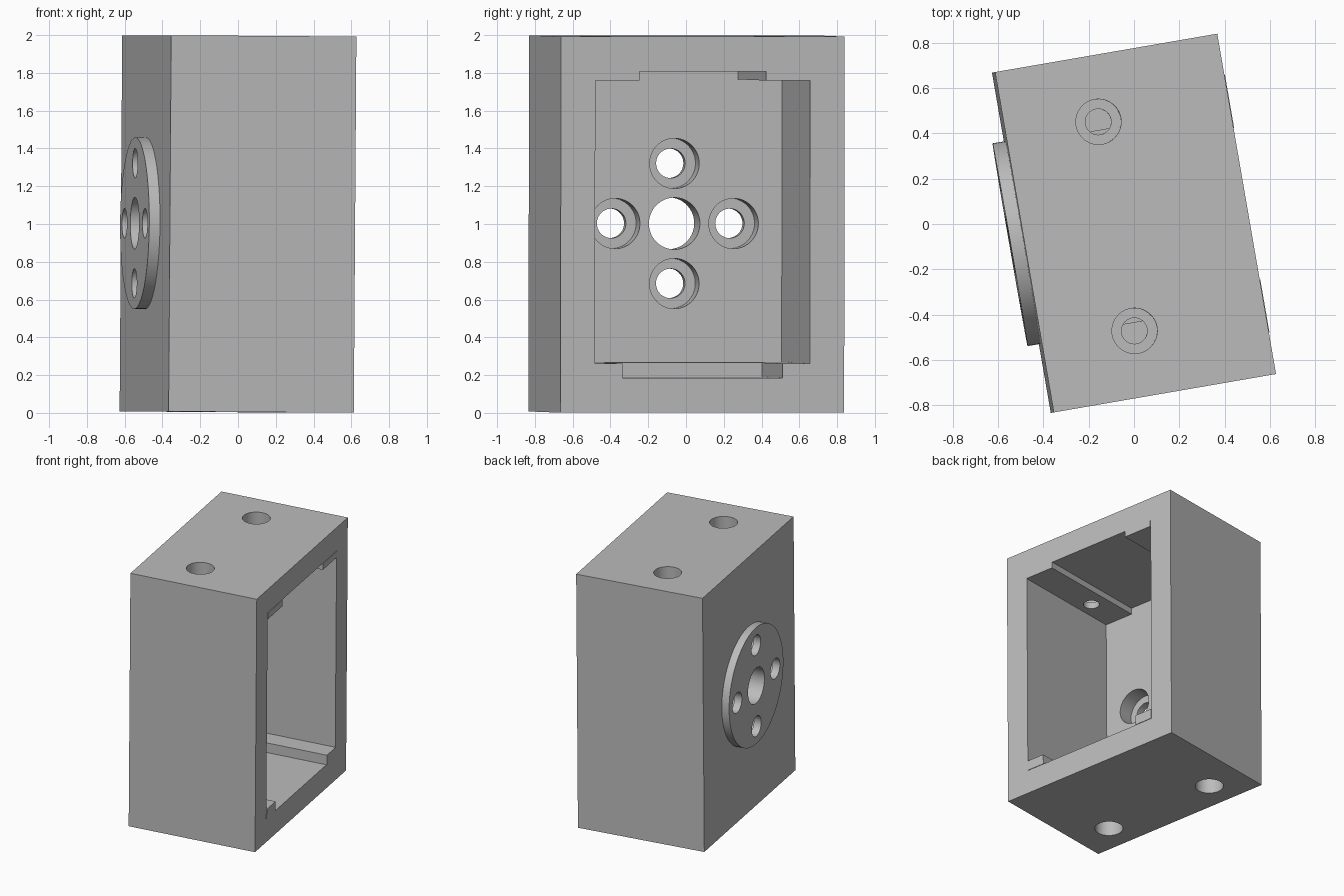
import bpy
from math import radians
from mathutils import Matrix, Vector

if "Cube" in bpy.data.objects:
    bpy.data.objects.remove(bpy.data.objects["Cube"], do_unlink=True)

grey = bpy.data.materials.new("plain_grey")
grey.use_nodes = True
grey.diffuse_color = (0.5, 0.5, 0.5, 1)
grey.node_tree.nodes["Principled BSDF"].inputs["Base Color"].default_value = (0.5, 0.5, 0.5, 1)

# Housing half sizes, cavity half sizes and the inside of the rear wall
HX, HY, HZ = 0.4975, 0.762, 0.9957
CY, CZ, BACK = 0.577, 0.811, -0.378
FRONT = HX + 0.004
DISC = -0.555
PITCH, SCREW_Y = 0.318, 0.468


def bake(obj, name):
    obj.name = name
    bpy.ops.object.transform_apply(location=True, rotation=True, scale=True)
    obj.data.materials.append(grey)
    return obj


def box(name, low, high):
    low, high = Vector(low), Vector(high)
    bpy.ops.mesh.primitive_cube_add(size=1, location=(low + high) / 2)
    obj = bpy.context.object
    obj.scale = high - low
    return bake(obj, name)


def rod(name, axis, radius, start, end, u, v, sides=64):
    """Cylinder along x at (y, z) = (u, v), or along z at (x, y) = (u, v)."""
    mid = (start + end) / 2
    if axis == "x":
        place, turn = (mid, u, v), (0, radians(90), 0)
    else:
        place, turn = (u, v, mid), (0, 0, 0)
    bpy.ops.mesh.primitive_cylinder_add(vertices=sides, radius=radius, depth=end - start,
                                        location=place, rotation=turn)
    return bake(bpy.context.object, name)


def cut(obj, cutters):
    for cutter in cutters:
        mod = obj.modifiers.new("cut", "BOOLEAN")
        mod.operation = "DIFFERENCE"
        mod.solver = "EXACT"
        mod.object = cutter
        bpy.context.view_layer.objects.active = obj
        bpy.ops.object.modifier_apply(modifier=mod.name)
        bpy.data.objects.remove(cutter, do_unlink=True)


bolts = [(PITCH, 0), (-PITCH, 0), (0, PITCH), (0, -PITCH)]
TOP_X, LOW_X = -0.085, -0.267

# Open housing with bores in the rear wall, roof and floor
housing = box("housing", (-HX, -HY, -HZ), (HX, HY, HZ))
cutters = [box("cavity", (BACK, -CY, -CZ), (1, CY, CZ)),
           rod("centre_bore", "x", 0.137, -0.7, -0.2, 0, 0)]
cutters += [rod("bolt_bore", "x", 0.133, -0.7, -0.2, y, z) for y, z in bolts]
for y in (-SCREW_Y, SCREW_Y):
    cutters.append(rod("roof_bore", "z", 0.1, 0.7, 1.1, TOP_X, y))
    cutters.append(rod("floor_bore", "z", 0.1, -1.1, -0.7, LOW_X, y))
cut(housing, cutters)

# Round flange on the rear wall
flange = rod("flange", "x", 0.454, DISC, -HX, 0, 0, 96)
cut(flange, [rod("centre_hole", "x", 0.137, -0.7, -0.4, 0, 0)]
    + [rod("bolt_hole", "x", 0.078, -0.7, -0.4, y, z) for y, z in bolts])
parts = [housing, flange]

# Ledges along the cavity corners
for side, y in (("left", 1), ("right", -1)):
    a, b = sorted((y * 0.34, y * CY))
    top = box(side + "_top_ledge", (BACK, a, CZ - 0.048), (FRONT, b, CZ))
    cut(top, [rod("screw_hole", "z", 0.057, 0.6, 1, TOP_X, y * SCREW_Y)])
    a, b = sorted((y * 0.43, y * CY))
    low = box(side + "_bottom_ledge", (-0.14, a, -CZ), (FRONT, b, -CZ + 0.076))
    parts += [top, low]

# Raised screw bar across the back of the floor
bar = box("floor_bar", (BACK, -CY, -CZ), (-0.14, CY, -CZ + 0.078))
cut(bar, [rod("screw_hole", "z", 0.057, -1, -0.6, LOW_X, y) for y in (-SCREW_Y, SCREW_Y)])
parts.append(bar)

# Stand the whole assembly in its slightly turned pose
pose = (Matrix.Translation((0, 0.003, 1)) @ Matrix.Rotation(radians(9.8), 4, "Z")
        @ Matrix.Rotation(radians(0.4), 4, "Y"))
for obj in parts:
    obj.data.transform(pose)
    bpy.ops.object.select_all(action="DESELECT")
    obj.select_set(True)
    bpy.context.view_layer.objects.active = obj
    bpy.ops.object.shade_smooth_by_angle(angle=radians(30))
